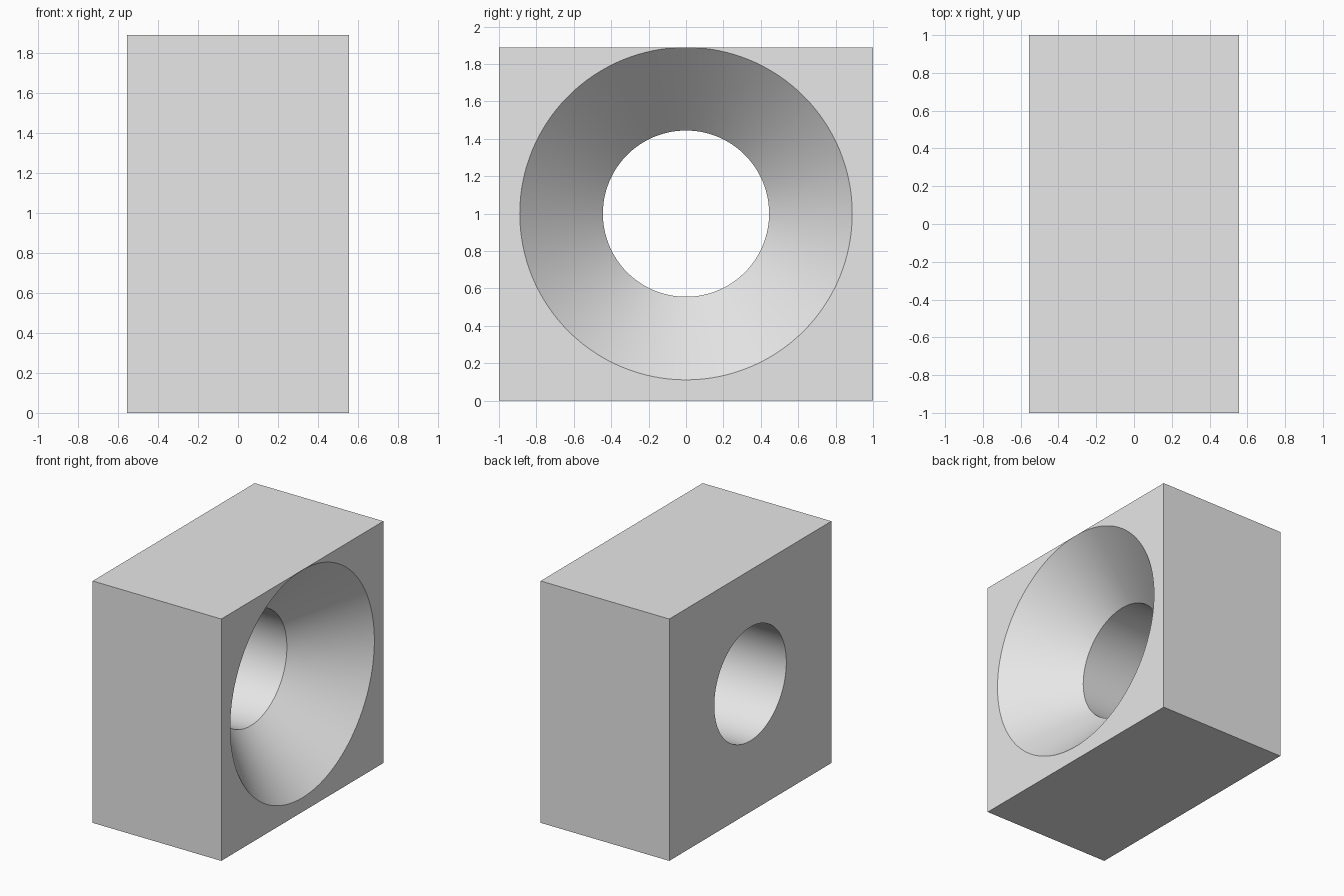
import bpy
import bmesh
from math import atan2, cos, sin, pi

# Remove the default object
cube = bpy.data.objects.get("Cube")
if cube:
    bpy.data.objects.remove(cube, do_unlink=True)

UNIT = 1 / 9                      # the block is 10 x 18 x 17 units
HALF_X, HALF_Y, HEIGHT = 5 * UNIT, 9 * UNIT, 17 * UNIT
AXIS_Z = 9 * UNIT                 # height of the hole axis
ABOVE, BELOW = HEIGHT - AXIS_Z, AXIS_Z
BORE, MOUTH = 4 * UNIT, 8 * UNIT  # radii of the bore and the flared mouth
SEGMENTS = 128

# Plain grey material
grey = bpy.data.materials.new("light grey")
grey.use_nodes = True
colour = (0.8, 0.8, 0.8, 1)
grey.diffuse_color = colour
grey.node_tree.nodes["Principled BSDF"].inputs["Base Color"].default_value = colour


def block_reach(angle):
    """Distance from the hole axis to the rectangular outline."""
    c, s = cos(angle), sin(angle)
    side = HALF_Y / max(abs(c), 1e-9)
    cap = (ABOVE if s > 0 else BELOW) / max(abs(s), 1e-9)
    return min(side, cap)


# Even steps round the hole, plus the four block corners
angles = {round(2 * pi * i / SEGMENTS, 6) for i in range(SEGMENTS)}
for y in (-HALF_Y, HALF_Y):
    for z in (ABOVE, -BELOW):
        angles.add(round(atan2(z, y) % (2 * pi), 6))

# Closed section: bore, back face, outer wall, front rim, 45 degree flare
bm = bmesh.new()
sections = []
for a in sorted(angles):
    reach = block_reach(a)
    profile = [(-HALF_X, BORE), (-HALF_X, reach), (HALF_X, reach),
               (HALF_X, MOUTH), (HALF_X - (MOUTH - BORE), BORE)]
    sections.append([bm.verts.new((x, r * cos(a), AXIS_Z + r * sin(a)))
                     for x, r in profile])

for i, here in enumerate(sections):
    after = sections[(i + 1) % len(sections)]
    for j in range(len(here)):
        k = (j + 1) % len(here)
        bm.faces.new((here[j], here[k], after[k], after[j]))

# The mouth just touches the top edge, so join it there
bmesh.ops.remove_doubles(bm, verts=bm.verts, dist=1e-5)
bmesh.ops.recalc_face_normals(bm, faces=bm.faces)

mesh = bpy.data.meshes.new("flared_block")
bm.to_mesh(mesh)
bm.free()
mesh.materials.append(grey)
block = bpy.data.objects.new("flared_block", mesh)
bpy.context.collection.objects.link(block)

# Smooth bore and flare, crisp block edges
bpy.ops.object.select_all(action='DESELECT')
block.select_set(True)
bpy.context.view_layer.objects.active = block
bpy.ops.object.shade_smooth_by_angle(angle=pi / 6)
